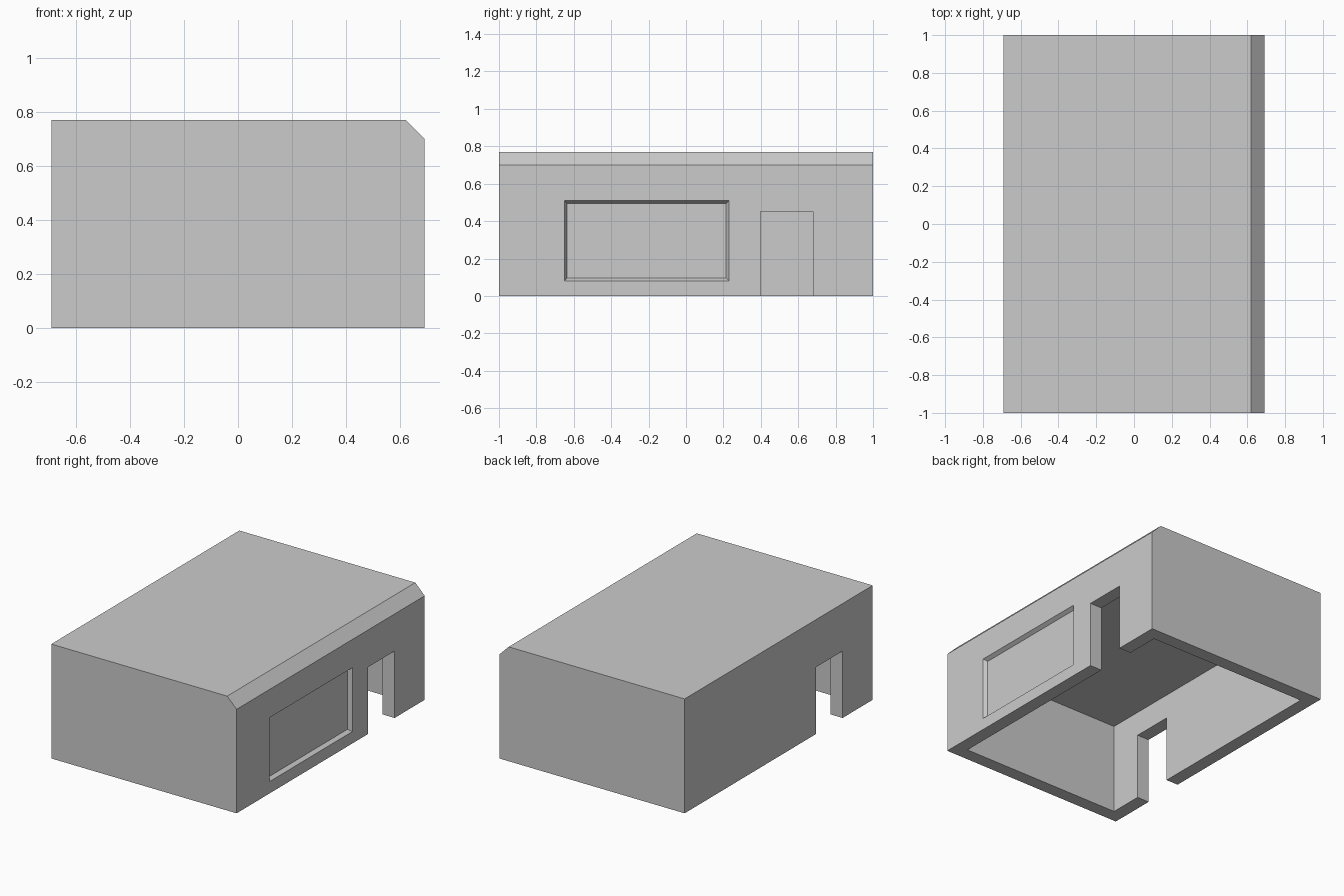
import bpy, bmesh

if "Cube" in bpy.data.objects:
    bpy.data.objects.remove(bpy.data.objects["Cube"])

W, L, T = 0.69, 1.0, 0.09        # half width, half length, wall thickness
WALL_H, ROOF_H = 0.615, 0.77


def make_object(name, bm):
    bmesh.ops.recalc_face_normals(bm, faces=bm.faces)
    mesh = bpy.data.meshes.new(name)
    bm.to_mesh(mesh)
    bm.free()
    ob = bpy.data.objects.new(name, mesh)
    bpy.context.collection.objects.link(ob)
    return ob


def extrude(name, points, offset):
    """Extrude a closed planar outline by an offset vector."""
    bm = bmesh.new()
    face = bm.faces.new([bm.verts.new(p) for p in points])
    res = bmesh.ops.extrude_face_region(bm, geom=[face], use_keep_orig=True)
    verts = [v for v in res["geom"] if isinstance(v, bmesh.types.BMVert)]
    bmesh.ops.translate(bm, verts=verts, vec=offset)
    return make_object(name, bm)


def box(name, x0, x1, y0, y1, z0, z1):
    outline = [(x0, y0, z0), (x1, y0, z0), (x1, y1, z0), (x0, y1, z0)]
    return extrude(name, outline, (0, 0, z1 - z0))


# Roof slab with one chamfered long edge
roof = [(-W, WALL_H), (W, WALL_H), (W, 0.70), (0.62, ROOF_H), (-W, ROOF_H)]
extrude("roof", [(x, -L, z) for x, z in roof], (0, 2 * L, 0))

# Front and back walls, each in two panels meeting at a seam
SEAM = 0.03
for label, y in (("front", -L), ("back", L - T)):
    box(label + "_wall_left", -W + T, SEAM, y, y + T, 0, WALL_H)
    box(label + "_wall_right", SEAM, W - T, y, y + T, 0, WALL_H)

# Side walls with a doorway each, the left one turned half way round
side = [(-L, 0), (0.397, 0), (0.397, 0.45), (0.68, 0.45), (0.68, 0),
        (L, 0), (L, WALL_H), (-L, WALL_H)]
right_wall = extrude("right_wall", [(W, y, z) for y, z in side], (-T, 0, 0))
extrude("left_wall", [(-W, -y, z) for y, z in side], (T, 0, 0))

# Shallow window recess with slanted borders, cut into the right wall
bm = bmesh.new()
rings = []
for x, inset in ((W + 0.025, -0.015), (W - 0.025, 0.015)):
    y0, y1, z0, z1 = -0.65 + inset, 0.23 - inset, 0.08 + inset, 0.51 - inset
    rings.append([bm.verts.new((x, y, z))
                  for y, z in ((y0, z0), (y1, z0), (y1, z1), (y0, z1))])
for ring in rings:
    bm.faces.new(ring)
for i in range(4):
    j = (i + 1) % 4
    bm.faces.new((rings[0][i], rings[0][j], rings[1][j], rings[1][i]))
cutter = make_object("window_cutter", bm)
cutter.hide_render = True

mod = right_wall.modifiers.new("window_recess", 'BOOLEAN')
mod.operation = 'DIFFERENCE'
mod.solver = 'EXACT'
mod.object = cutter
bpy.context.view_layer.objects.active = right_wall
bpy.ops.object.modifier_apply(modifier=mod.name)
bpy.data.objects.remove(cutter)
